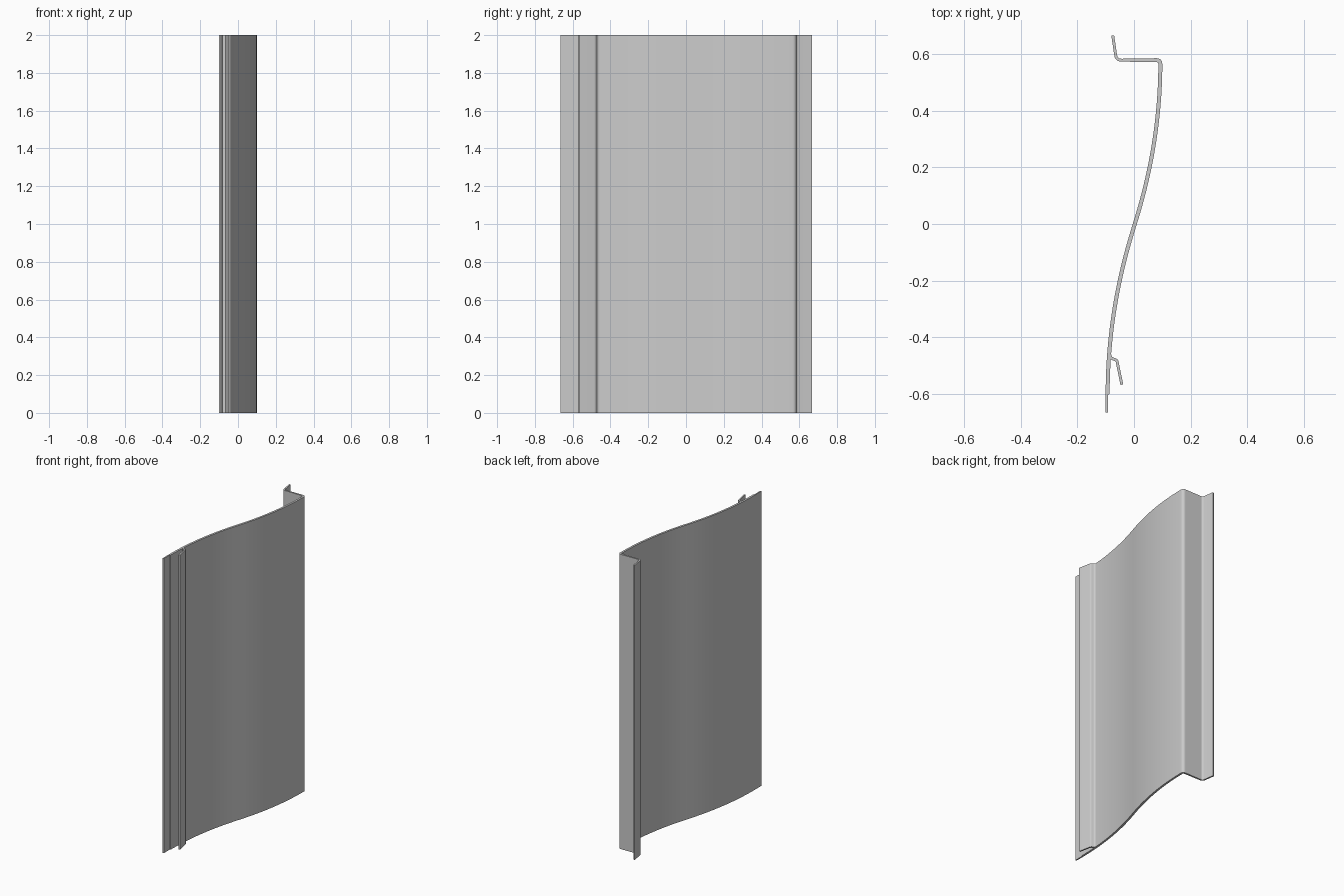
import bpy, bmesh
from mathutils import Vector

HEIGHT = 2.0
HALF = 0.007  # half of the sheet thickness

default = bpy.data.objects.get("Cube")
if default:
    bpy.data.objects.remove(default, do_unlink=True)

GREY = (0.6, 0.6, 0.6, 1.0)
mat = bpy.data.materials.new("plain grey")
mat.use_nodes = True
mat.diffuse_color = GREY
mat.node_tree.nodes["Principled BSDF"].inputs["Base Color"].default_value = GREY


def fillet(a, corner, b, radius, steps=6):
    """Rounded corner between the directions to a and to b."""
    a, c, b = Vector(a), Vector(corner), Vector(b)
    p = c + (a - c).normalized() * radius
    q = c + (b - c).normalized() * radius
    return [p.lerp(c, t).lerp(c.lerp(q, t), t) for t in (i / steps for i in range(steps + 1))]


def sheet(name, path, left, right):
    """Extrude a centre line upward, thickened by a half width on each side."""
    pts = [Vector(p) for p in path]
    bm = bmesh.new()
    rings = []
    for i, p in enumerate(pts):
        d1 = (p - pts[max(i - 1, 0)]).normalized()
        d2 = (pts[min(i + 1, len(pts) - 1)] - p).normalized()
        t = (d1 + d2).normalized()
        n = Vector((-t.y, t.x))
        mitre = 1 / max(0.5, t.dot(d2 if d2.length else d1))
        sides = (p + n * left[i] * mitre, p - n * right[i] * mitre)
        rings.append([bm.verts.new((s.x, s.y, z)) for s, z in
                      ((sides[0], 0), (sides[1], 0), (sides[1], HEIGHT), (sides[0], HEIGHT))])
    for a, b in zip(rings, rings[1:]):
        for k in range(4):
            j = (k + 1) % 4
            bm.faces.new((a[k], a[j], b[j], b[k]))
    bm.faces.new(rings[0])
    bm.faces.new(rings[-1])
    bmesh.ops.recalc_face_normals(bm, faces=bm.faces)
    me = bpy.data.meshes.new(name)
    bm.to_mesh(me)
    bm.free()
    me.materials.append(mat)
    ob = bpy.data.objects.new(name, me)
    bpy.context.collection.objects.link(ob)
    bpy.ops.object.select_all(action="DESELECT")
    ob.select_set(True)
    bpy.context.view_layer.objects.active = ob
    bpy.ops.object.shade_smooth_by_angle(angle=0.5)
    return ob


# Curved panel: thin lip, S-shaped face, return and end flange
lip = [(-0.093, -0.665), (-0.093, -0.602), (-0.093, -0.6)]
face = []
for i in range(1, 39):
    y = -0.6 + 0.03 * i
    if y < 0:
        face.append((-0.093 + (y + 0.6) ** 2 / 3.75, y))
    else:
        face.append((0.093 - (0.57 - y) ** 2 / 3.6, y))
outer, inner, tip = (0.093, 0.578), (-0.062, 0.578), (-0.075, 0.665)
path = lip + face + fillet(face[-1], outer, inner, 0.014) + fillet(outer, inner, tip, 0.018) + [tip]
n = len(path)
left = [HALF] * n
right = [0.002] * 2 + [HALF] * (n - 2)
for i in range(n - 8, n):
    left[i] = right[i] = 0.005
sheet("curved_panel", path, left, right)

# Locking hook on the inner side of the panel
root, knee, end = (-0.091, -0.478), (-0.061, -0.478), (-0.043, -0.567)
hook = [(-0.086, -0.455)] + fillet((-0.086, -0.455), (-0.084, -0.476), knee, 0.016)
hook += fillet(root, knee, end, 0.010) + [end]
sheet("locking_hook", hook, [0.005] * len(hook), [0.005] * len(hook))
